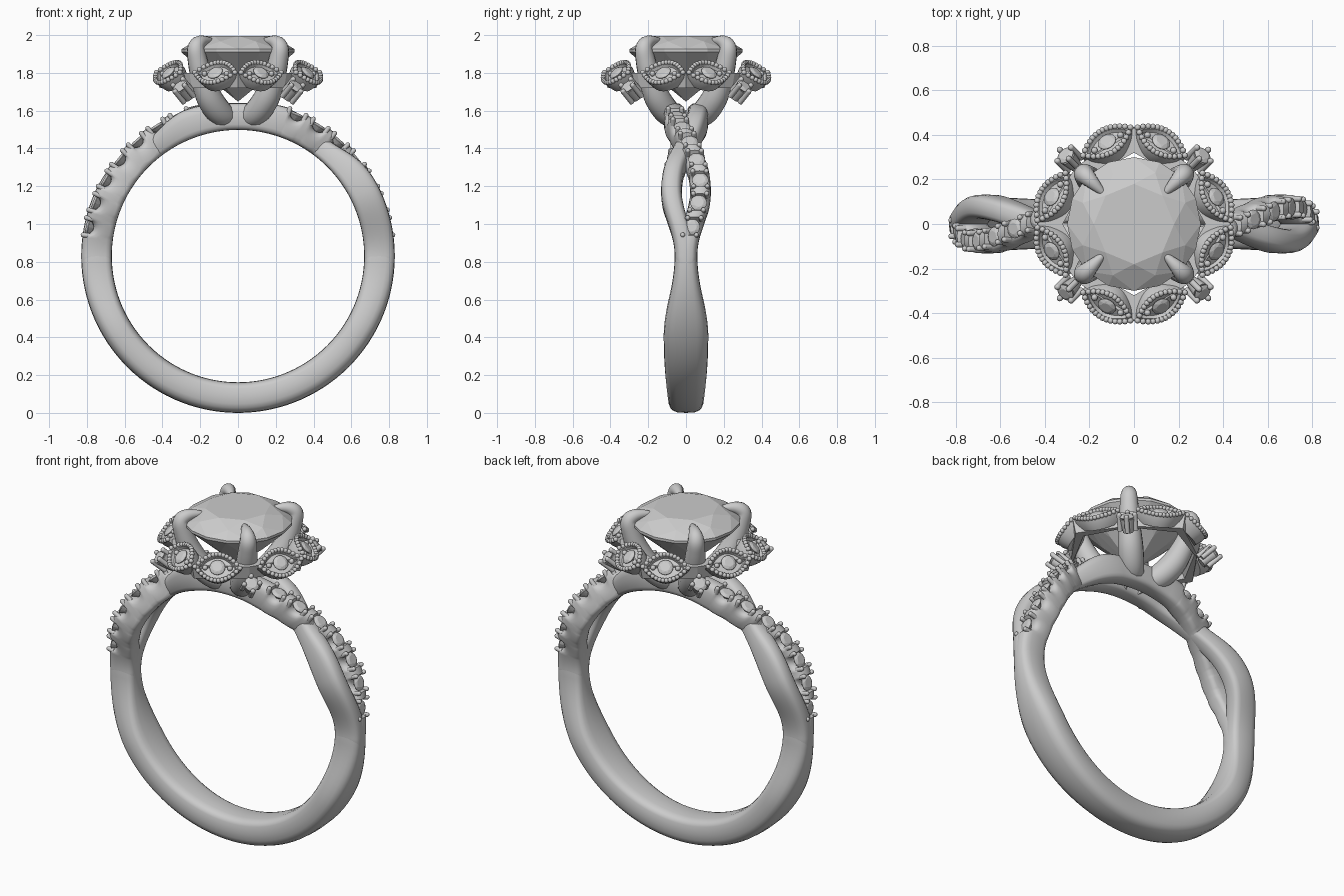
import bpy, bmesh, math
from mathutils import Vector, Matrix

if "Cube" in bpy.data.objects:
    bpy.data.objects.remove(bpy.data.objects["Cube"])

C, RIN, ROUT = 0.83, 0.668, 0.83      # ring centre height, inner and outer radius
GEM_T = [11 + 9.4 * i for i in range(7)]   # shank stone angles


def finish(bm, name, smooth=True, mat=None):
    bmesh.ops.recalc_face_normals(bm, faces=bm.faces)
    me = bpy.data.meshes.new(name)
    bm.to_mesh(me)
    bm.free()
    ob = bpy.data.objects.new(name, me)
    bpy.context.collection.objects.link(ob)
    if mat:
        ob.matrix_world = mat
    if smooth:
        bpy.ops.object.select_all(action='DESELECT')
        ob.select_set(True)
        bpy.context.view_layer.objects.active = ob
        bpy.ops.object.shade_smooth_by_angle(angle=math.radians(40))
    return ob


def loft(bm, rings, caps=True, closed=False):
    vs = [[bm.verts.new(p) for p in r] for r in rings]
    n = len(vs[0])
    pairs = list(zip(vs, vs[1:])) + ([(vs[-1], vs[0])] if closed else [])
    for a, b in pairs:
        for i in range(n):
            j = (i + 1) % n
            bm.faces.new((a[i], a[j], b[j], b[i]))
    if caps and not closed:
        bm.faces.new(vs[0])
        bm.faces.new(vs[-1])


def frame(o, z, x):
    z = Vector(z).normalized()
    x = Vector(x).normalized()
    y = z.cross(x).normalized()
    x = y.cross(z)
    m = Matrix((x, y, z)).transposed().to_4x4()
    m.translation = Vector(o)
    return m


def gem(bm, m, r, crown=0.26, depth=0.9):
    """Faceted round stone as a convex hull, girdle at local z = 0."""
    pts = [(0, 0, -depth)]
    for n, rad, z, off in ((8, .6, crown, 0), (8, .83, crown * .62, .5), (16, 1, .025, 0),
                           (16, 1, -.025, 0), (8, .55, -depth * .5, 0)):
        for i in range(n):
            a = 2 * math.pi * (i + off) / n
            pts.append((rad * math.cos(a), rad * math.sin(a), z))
    vs = [bm.verts.new(m @ (Vector(p) * r)) for p in pts]
    bmesh.ops.convex_hull(bm, input=vs)


def bead(bm, p, r):
    bmesh.ops.create_icosphere(bm, subdivisions=2, radius=r, matrix=Matrix.Translation(p))


def post(bm, m, r, h):
    bmesh.ops.create_cone(bm, cap_ends=True, segments=10, radius1=r, radius2=r, depth=h, matrix=m)
    bead(bm, m @ Vector((0, 0, h / 2)), r)


def cosine(x, keys):
    for (a, va), (b, vb) in zip(keys, keys[1:]):
        if x <= b:
            return va + (vb - va) * (1 - math.cos(math.pi * (x - a) / (b - a))) / 2
    return keys[-1][1]


def radial(t):
    return Vector((math.cos(math.radians(t)), 0, math.sin(math.radians(t))))


def section(t, y0, w, rout):
    """Rounded cross-section of the band at angle t."""
    out, d = [], radial(t)
    mid, h = (RIN + rout) / 2, (rout - RIN) / 2
    for i in range(20):
        a = 2 * math.pi * i / 20
        c, s = math.cos(a), math.sin(a)
        py = y0 + w * math.copysign(abs(c) ** 0.6, c)
        r = mid + h * math.copysign(abs(s) ** (0.75 if s > 0 else 0.45), s)
        p = d * r
        out.append((p.x, py, p.z + C))
    return out


# lower band
bm = bmesh.new()
loft(bm, [section(180 + t, 0, cosine(min(t, 180 - t), [(-4, .055), (0, .06), (34, .118), (90, .094)]), ROUT)
          for t in range(-3, 184, 3)])
finish(bm, "lower_band")


# twisted upper strands: plain on one side, set with stones on the other
def strand_y(t):
    return cosine(min(t, 180 - t), [(-5, 0), (0, -.005), (27, -.077), (76, .062), (90, .064)])


def strand_out(t):
    if t <= 90:
        return ROUT - .05 * math.exp(-((t - 52) / 12) ** 2) - .02 * cosine(t, [(0, 0), (65, 0), (90, 1)])
    u = 180 - t
    d = min(abs(u - g) for g in GEM_T)
    notch = .05 * math.sqrt(1 - (d / 3.1) ** 2) if d < 3.1 else 0
    return ROUT - notch - .02 * cosine(u, [(-5, 0), (70, 0), (90, 1)])


for side, rot in (("front", 0), ("back", math.pi)):
    M = Matrix.Rotation(rot, 4, 'Z')
    bm = bmesh.new()
    loft(bm, [section(t / 2, strand_y(t / 2), .055, strand_out(t / 2)) for t in range(-6, 367)])
    finish(bm, side + "_strand", mat=M)
    stones, prongs = bmesh.new(), bmesh.new()
    for g in GEM_T:
        t = 180 - g
        o = Vector((0, strand_y(t), C))
        gem(stones, frame(o + radial(t) * .808, radial(t), (0, 1, 0)), .044)
        for dt in (-3.2, 3.2):
            d = radial(t + dt)
            for y in (-.036, .036):
                p = Vector((0, strand_y(t + dt) + y, C)) + d * .81
                post(prongs, frame(p, d, (0, 1, 0)), .013, .036)
    finish(stones, side + "_strand_stones", smooth=False, mat=M)
    finish(prongs, side + "_strand_prongs", mat=M)

# centre stone
bm = bmesh.new()
gem(bm, Matrix.Translation((0, 0, 1.918)), .3)
finish(bm, "centre_stone", smooth=False)


# four claw prongs sweeping up from the base
def spline(pts, n=6):
    pts = [Vector(p) for p in pts]
    ext = [2 * pts[0] - pts[1]] + pts + [2 * pts[-1] - pts[-2]]
    out = []
    for a, b, c, d in zip(ext, ext[1:], ext[2:], ext[3:]):
        for k in range(n):
            u = k / n
            out.append(.5 * (2 * b + (c - a) * u + (2 * a - 5 * b + 4 * c - d) * u * u
                             + (3 * b - a - 3 * c + d) * u ** 3))
    return out + [pts[-1]]


# each point: offset along x and y, height, radius
claw = spline([(.02, 1.555, .05), (.09, 1.585, .068), (.15, 1.665, .07), (.19, 1.77, .06), (.215, 1.87, .052),
               (.222, 1.935, .045), (.195, 1.965, .034), (.145, 1.97, .016), (.13, 1.968, .004)])
for k in range(4):
    bm = bmesh.new()
    rings = []
    s2 = math.sqrt(2)
    for i, p in enumerate(claw):
        q0, q1 = claw[max(i - 1, 0)], claw[min(i + 1, len(claw) - 1)]
        tx, tz = (q1.x - q0.x) * s2, q1.y - q0.y
        ln = math.hypot(tx, tz)
        nx, nz = -tz / ln, tx / ln
        ring = []
        for j in range(14):
            a = 2 * math.pi * j / 14
            e, f = p.z * math.cos(a), p.z * math.sin(a)
            ring.append((p.x * s2 + nx * e, f, p.y + nz * e))
        rings.append(ring)
    loft(bm, rings)
    finish(bm, f"claw_{k + 1}", mat=Matrix.Rotation(math.radians(45 + 90 * k), 4, 'Z'))

# halo gallery: star-shaped rail under the petals
bm = bmesh.new()
rings = []
for k in range(8):
    a = k * math.pi / 4
    ro, ri = ((.435, .32) if k % 2 == 0 else (.365, .29))
    rings.append([(r * math.cos(a), r * math.sin(a), z)
                  for r, z in ((ro, 1.80), (ro - .02, 1.72), (ri + .04, 1.72), (ri, 1.80))])
loft(bm, rings, closed=True)
finish(bm, "halo_gallery", smooth=False)

# eight marquise petals with beaded rims
L, W = .13, .08


def lens(scale, z, n=14):
    xs = [-L + 2 * L * i / n for i in range(n + 1)]
    top = [(x, W * (1 - (x / L) ** 2)) for x in xs]
    low = [(x, -y) for x, y in reversed(top[1:-1])]
    return [Vector((x * scale, y * scale, z)) for x, y in top + low]


for k in range(4):
    R = Matrix.Rotation(k * math.pi / 2, 4, 'Z')
    for s in (-1, 1):
        centre = R @ Vector((s * .121, .368, 1.80))
        chord = R @ Vector((s * .86, -.51, 0))
        outward = R @ Vector((s * .51, .86, 0))
        m = frame(centre, outward + Vector((0, 0, 1.0)), chord)
        tag = f"petal_{k + 1}_{'a' if s < 0 else 'b'}"
        bm = bmesh.new()
        loft(bm, [[m @ p for p in lens(sc, z)] for sc, z in
                  ((.85, -.07), (1, -.03), (1, 0), (.8, 0), (.74, -.016))])
        for p in lens(1, .004, 13):
            bead(bm, m @ (p * .95), .0135)
        for x in (-.068, .068):
            bead(bm, m @ Vector((x, 0, -.006)), .015)
        finish(bm, tag)
        bm = bmesh.new()
        gem(bm, m @ Matrix.Translation((0, 0, .002)), .043)
        finish(bm, tag + "_stone", smooth=False)

# small claw-set accent stones between the petals on the diagonals
for k in range(4):
    R = Matrix.Rotation(math.radians(45 + 90 * k), 4, 'Z')
    m = R @ frame((.435, 0, 1.728), (.75, 0, .66), (0, 1, 0))
    bm = bmesh.new()
    bmesh.ops.create_cone(bm, cap_ends=True, segments=20, radius1=.028, radius2=.04, depth=.08,
                          matrix=m @ Matrix.Translation((0, 0, -.05)))
    for q in range(4):
        a = math.pi / 2 * q
        post(bm, m @ Matrix.Translation((.043 * math.cos(a), .043 * math.sin(a), -.035)), .014, .09)
    finish(bm, f"accent_setting_{k + 1}")
    bm = bmesh.new()
    gem(bm, m, .042)
    finish(bm, f"accent_stone_{k + 1}", smooth=False)
